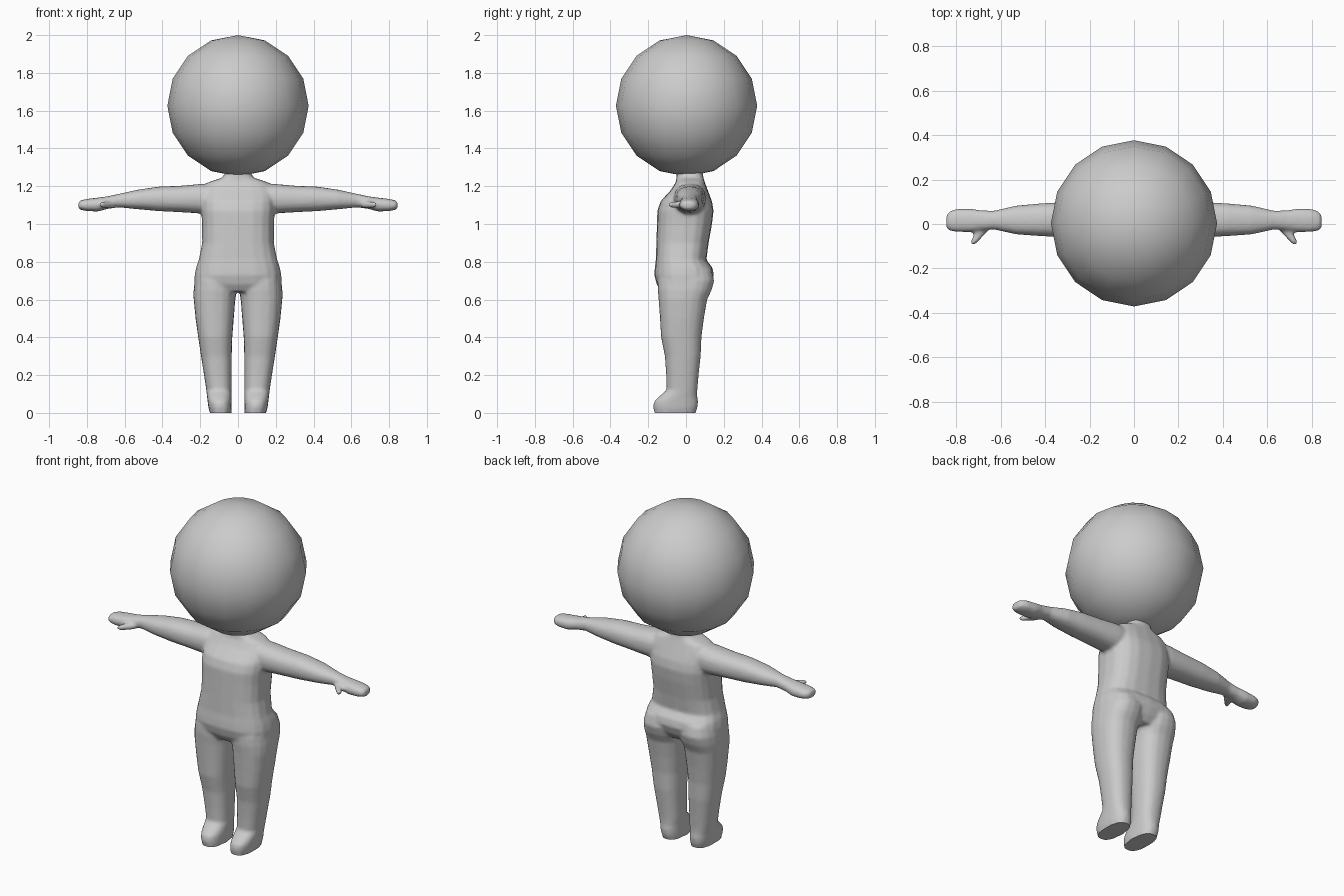
import bpy, bmesh, math
from mathutils import Vector

if "Cube" in bpy.data.objects:
    bpy.data.objects.remove(bpy.data.objects["Cube"])

grey = bpy.data.materials.new("soft grey")
grey.diffuse_color = (0.6, 0.6, 0.6, 1)
grey.use_nodes = True
grey.node_tree.nodes["Principled BSDF"].inputs["Base Color"].default_value = grey.diffuse_color
SIDES = 20


def add_loft(bm, rings):
    """Skin a closed tube through rings of (centre, u half-axis, v half-axis, squareness)."""
    loops = []
    for c, u, v, n in rings:
        loop = []
        for i in range(SIDES):
            t = 2 * math.pi * i / SIDES
            a, b = math.cos(t), math.sin(t)
            a = math.copysign(abs(a) ** (2 / n), a)
            b = math.copysign(abs(b) ** (2 / n), b)
            loop.append(bm.verts.new(Vector(c) + Vector(u) * a + Vector(v) * b))
        loops.append(loop)
    for p, q in zip(loops, loops[1:]):
        for i in range(SIDES):
            j = (i + 1) % SIDES
            bm.faces.new((p[i], p[j], q[j], q[i]))
    bm.faces.new(loops[0][::-1])
    bm.faces.new(loops[-1])


def upright(rows, n):
    """Rows of z, x min, x max, y min, y max."""
    return [(((x0 + x1) / 2, (y0 + y1) / 2, z), ((x1 - x0) / 2, 0, 0),
             (0, (y1 - y0) / 2, 0), n) for z, x0, x1, y0, y1 in rows]


def sideways(rows, s, n):
    """Rows of x, y min, y max, z min, z max."""
    return [((s * x, (y0 + y1) / 2, (z0 + z1) / 2), (0, (y1 - y0) / 2, 0),
             (0, 0, (z1 - z0) / 2), n) for x, y0, y1, z0, z1 in rows]


TORSO = [(0.64, -.20, .20, -.13, .10), (0.68, -.232, .232, -.155, .13),
         (0.73, -.230, .230, -.168, .148), (0.77, -.222, .222, -.165, .14),
         (0.81, -.208, .208, -.16, .108), (0.90, -.190, .190, -.157, .12),
         (1.00, -.190, .190, -.154, .138), (1.07, -.195, .195, -.152, .146),
         (1.12, -.195, .195, -.135, .138), (1.18, -.19, .19, -.08, .115),
         (1.22, -.16, .16, -.055, .10), (1.245, -.085, .085, -.05, .092),
         (1.265, -.07, .07, -.05, .09), (1.30, -.07, .07, -.05, .09)]
LEG = [(0, .035, .150, -.168, .052), (.03, .034, .157, -.174, .062),
       (.06, .034, .161, -.170, .064), (.085, .034, .164, -.145, .060),
       (.12, .034, .168, -.103, .060), (.20, .034, .180, -.105, .067),
       (.30, .033, .196, -.112, .078), (.40, .030, .211, -.132, .082),
       (.50, .022, .225, -.138, .095), (.60, .014, .235, -.145, .112),
       (.65, .006, .235, -.150, .136), (.70, .004, .230, -.150, .150),
       (.76, .010, .215, -.14, .135)]
ARM = [(.04, -.06, .10, 1.07, 1.215), (.19, -.065, .105, 1.055, 1.213),
       (.30, -.06, .10, 1.062, 1.203), (.42, -.055, .093, 1.068, 1.198),
       (.53, -.047, .083, 1.078, 1.182), (.63, -.025, .060, 1.088, 1.160),
       (.69, -.030, .062, 1.080, 1.147), (.74, -.037, .070, 1.066, 1.140),
       (.80, -.036, .068, 1.068, 1.133), (.83, -.030, .058, 1.074, 1.126),
       (.845, -.020, .038, 1.080, 1.120)]
THUMB = [(.68, .01, .035, .020), (.685, -.03, .030, .019),
         (.705, -.06, .022, .017), (.722, -.085, .016, .014),
         (.727, -.093, .009, .009)]

# Body: torso, legs, arms and thumbs, fused into one skin
bm = bmesh.new()
add_loft(bm, upright(TORSO, 2.7))
for s in (-1, 1):
    add_loft(bm, upright([(z, s * a, s * b, y0, y1) for z, a, b, y0, y1 in LEG], 2.4))
    add_loft(bm, sideways(ARM, s, 2.3))
    add_loft(bm, [((s * x, y, 1.102), (w, 0, 0), (0, 0, h), 2) for x, y, w, h in THUMB])
# Make every closed shell face outward
seen = set()
for f in bm.faces:
    f.normal_update()
bmesh.ops.recalc_face_normals(bm, faces=bm.faces)
mesh = bpy.data.meshes.new("body")
bm.to_mesh(mesh)
bm.free()
body = bpy.data.objects.new("body", mesh)
bpy.context.collection.objects.link(body)
mesh.materials.append(grey)

remesh = body.modifiers.new("fuse", 'REMESH')
remesh.mode = 'VOXEL'
remesh.voxel_size = 0.009
remesh.use_smooth_shade = True
relax = body.modifiers.new("relax", 'SMOOTH')
relax.factor = 0.5
relax.iterations = 5
bpy.context.view_layer.objects.active = body
body.select_set(True)
for m in ("fuse", "relax"):
    bpy.ops.object.modifier_apply(modifier=m)

# Flatten the soles onto the floor
for v in body.data.vertices:
    if v.co.z < 0.008:
        v.co.z = 0
bpy.ops.object.shade_smooth_by_angle(angle=math.radians(50))
body.select_set(False)

# Head: low-poly smooth ball
bpy.ops.mesh.primitive_uv_sphere_add(segments=16, ring_count=8, radius=0.374,
                                     location=(0, 0.003, 1.626))
head = bpy.context.object
head.name = "head"
head.data.materials.append(grey)
bpy.ops.object.shade_smooth()
